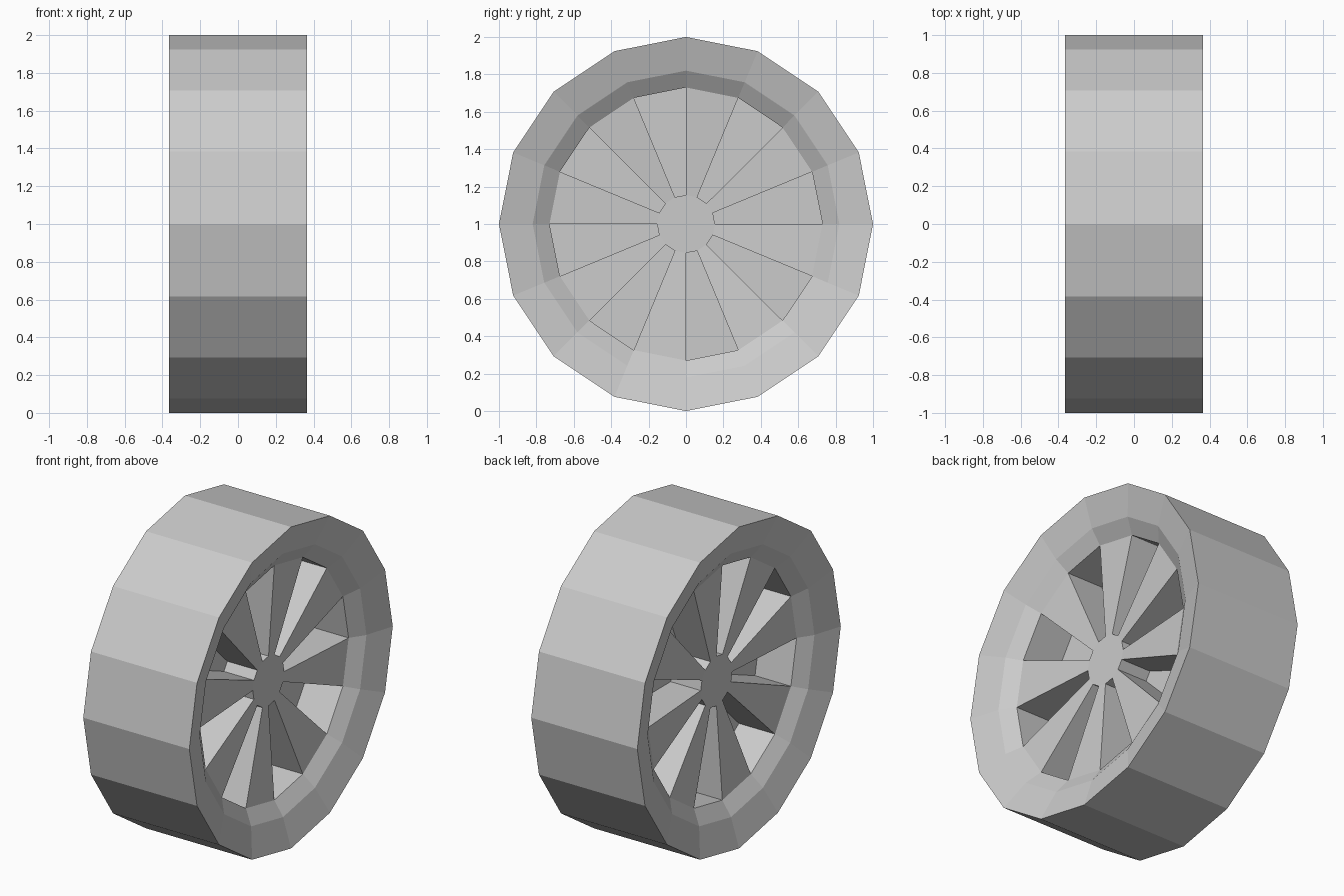
import bpy, bmesh
from math import cos, sin, tau

if "Cube" in bpy.data.objects:
    bpy.data.objects.remove(bpy.data.objects["Cube"])

SIDES = 16
CZ = 1.0
# Half profile as (radius, x): tread middle, tread edge, sidewall, rim lip, hub
PROFILE = [(1.0, 0.0), (1.0, 0.365), (0.82, 0.31), (0.73, 0.25), (0.155, 0.21)]


def pt(r, x, k):
    a = tau * k / SIDES
    return (x, r * cos(a), CZ + r * sin(a))


def new_object(name, bm):
    bmesh.ops.remove_doubles(bm, verts=bm.verts, dist=1e-5)
    bmesh.ops.recalc_face_normals(bm, faces=bm.faces)
    mesh = bpy.data.meshes.new(name)
    bm.to_mesh(mesh)
    bm.free()
    ob = bpy.data.objects.new(name, mesh)
    bpy.context.collection.objects.link(ob)
    return ob


bm = bmesh.new()


def face(*pts):
    bm.faces.new([bm.verts.new(p) for p in pts])


# Mirrored wheel: tread, dished sidewall, rim lip, spokes with open pockets between
(r_rim, x_rim), (r_hub, x_hub) = PROFILE[3], PROFILE[4]
for side in (1, -1):
    def p(r, x, k):
        return pt(r, x * side, k)

    for k in range(SIDES):
        pocket = k % 2 == 0
        for (r0, x0), (r1, x1) in zip(PROFILE, PROFILE[1:]):
            if pocket and r1 == r_hub:
                continue
            face(p(r0, x0, k), p(r0, x0, k + 1), p(r1, x1, k + 1), p(r1, x1, k))
        # hub face
        face(p(0, x_hub, 0), p(r_hub, x_hub, k), p(r_hub, x_hub, k + 1))
        if pocket:
            # outer, inner and side walls of the pocket
            for r, x in (PROFILE[3], PROFILE[4]):
                face(p(r, x, k), p(r, x, k + 1), p(r, 0, k + 1), p(r, 0, k))
            for j in (k, k + 1):
                face(p(r_rim, x_rim, j), p(r_hub, x_hub, j), p(r_hub, 0, j), p(r_rim, 0, j))
new_object("wheel", bm)

# Thin wall closing the pockets at mid width
bm = bmesh.new()
for k in range(0, SIDES, 2):
    ends = [[bm.verts.new(pt(r, x, j)) for r, j in
             ((r_rim, k), (r_rim, k + 1), (r_hub, k + 1), (r_hub, k))] for x in (0.003, -0.003)]
    bm.faces.new(ends[0])
    bm.faces.new(ends[1][::-1])
    for i in range(4):
        n = (i + 1) % 4
        bm.faces.new((ends[0][i], ends[1][i], ends[1][n], ends[0][n]))
new_object("middle_wall", bm)
